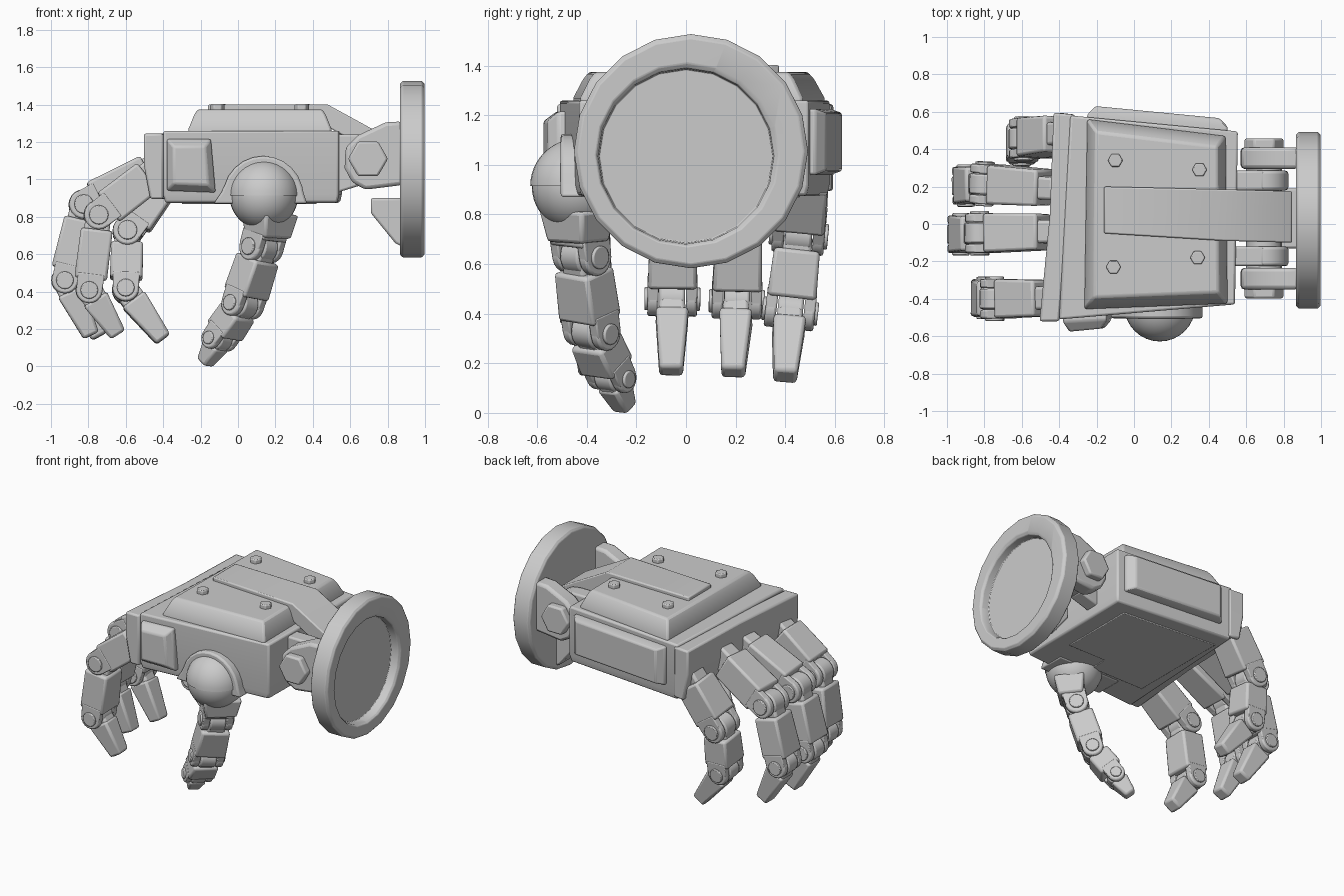
import bpy, bmesh
from math import cos, sin, pi, radians
from mathutils import Vector as V

if "Cube" in bpy.data.objects:
    bpy.data.objects.remove(bpy.data.objects["Cube"])


def loft(name, loops, bevel=0.012):
    """Skin matching loops of points, cap both ends, soften the edges."""
    bm = bmesh.new()
    rows = [[bm.verts.new(p) for p in lp] for lp in loops]
    n = len(rows[0])
    for a, b in zip(rows, rows[1:]):
        for i in range(n):
            j = (i + 1) % n
            bm.faces.new((a[i], a[j], b[j], b[i]))
    bm.faces.new(rows[0])
    bm.faces.new(rows[-1])
    bmesh.ops.recalc_face_normals(bm, faces=bm.faces)
    me = bpy.data.meshes.new(name)
    bm.to_mesh(me)
    bm.free()
    ob = bpy.data.objects.new(name, me)
    bpy.context.collection.objects.link(ob)
    if bevel:
        m = ob.modifiers.new("bevel", "BEVEL")
        m.width, m.segments, m.limit_method = bevel, 2, "ANGLE"
        m.angle_limit = radians(32)
    return ob


def ring(c, axis, r, n):
    a = V(axis).normalized()
    u = a.cross(V((0, 0, 1))) if abs(a.z) < 0.95 else V((1, 0, 0))
    u.normalize()
    w = a.cross(u)
    return [V(c) + r * (u * cos(2 * pi * i / n) + w * sin(2 * pi * i / n)) for i in range(n)]


def cyl(name, c, axis, r, length, n=20, bevel=0.01):
    a = V(axis).normalized() * length / 2
    return loft(name, [ring(V(c) - a, axis, r, n), ring(V(c) + a, axis, r, n)], bevel)


def plan(pts, z, scale=1.0):
    cx = sum(p[0] for p in pts) / len(pts)
    cy = sum(p[1] for p in pts) / len(pts)
    return [(cx + (x - cx) * scale, cy + (y - cy) * scale, z) for x, y in pts]


def side_prism(name, pts, y0, y1, bevel=0.012):
    return loft(name, [[(x, y, z) for x, z in pts] for y in (y0, y1)], bevel)


def beam(name, a, b, side, w0, h0, w1, h1, bevel=0.015):
    """Tapered box from a to b, widths along side, heights across it."""
    d = (b - a).normalized()
    s = (side - d * side.dot(d)).normalized()
    n = d.cross(s)
    return loft(name, [[c + s * w * i / 2 + n * h * j / 2
                        for i, j in ((-1, -1), (1, -1), (1, 1), (-1, 1))]
                       for c, w, h in ((a, w0, h0), (b, w1, h1))], bevel)


def digit(name, pts, side, widths, heights, pin=0.66):
    """Chain of armoured links: tongue, shell, fork lugs, pin, tapered tip."""
    pts, side = [V(p) for p in pts], V(side).normalized()
    last = len(pts) - 2
    for k in range(last + 1):
        a, b, w, h = pts[k], pts[k + 1], widths[k], heights[k]
        d = (b - a).normalized()
        s = (side - d * side.dot(d)).normalized()
        if k == last:
            beam(name + "_tip_root", a, a.lerp(b, 0.4), side, w * 0.52, h * 0.85, w * 0.6, h * 0.85)
            beam(name + "_tip", a.lerp(b, 0.2), b, side, w * 0.7, h * 0.95, w * 0.5, h * 0.58)
            continue
        beam(name + "_tongue", a, a.lerp(b, 0.5), side, w * 0.55, h * 0.8, w * 0.6, h * 0.8)
        end = b - d * h * 0.34
        beam(name + "_shell", a.lerp(b, 0.19), end, side, w * 0.9, h, w * 0.97, h * 1.03)
        r = heights[k + 1] * 0.46
        for e in (-1, 1):
            o = s * e * w * 0.38
            beam(name + "_lug", end - d * 0.03 + o, b + o, side, w * 0.22, r * 2, w * 0.22, r * 1.95, 0.006)
            cyl(name + "_lug_end", b + o, s, r, w * 0.22)
            cyl(name + "_pin", b + s * e * w * 0.5, s, r * pin, w * 0.1, 16, 0.005)
        cyl(name + "_barrel", b, s, r * 1.04, w * 0.5)


# palm body, knuckle bar and underside plates
palm = [(-0.4, -0.51), (0.54, -0.43), (0.555, 0.495), (-0.34, 0.58)]
loft("palm", [plan(palm, 0.875, 0.98), plan(palm, 0.92), plan(palm, 1.26)])
bar = [(-0.505, -0.52), (-0.45, 0.05), (-0.43, 0.595), (-0.315, 0.585), (-0.35, 0.05), (-0.4, -0.52)]
loft("knuckle_bar", [plan([(x + 0.035 * (x < -0.42), y) for x, y in bar], 0.895),
                     plan(bar, 1.08), plan(bar, 1.245)])
under = [(-0.3, -0.28), (0.12, -0.28), (0.12, -0.15), (0.42, -0.15), (0.42, 0.4), (-0.3, 0.46)]
loft("palm_underplate", [plan(under, 0.9), plan(under, 0.868)], 0.004)

# raised back plate with its four bolts
cover = [(-0.265, -0.455), (0.5, -0.425), (0.49, 0.47), (-0.25, 0.56)]
loft("back_plate", [plan(cover, 1.24), plan(cover, 1.27), plan(cover, 1.345, 0.92), plan(cover, 1.375, 0.87)])
for x, y in ((-0.1, 0.34), (0.35, 0.29), (-0.11, -0.23), (0.34, -0.18)):
    cyl("back_bolt", (x, y, 1.38), (0, 0, 1), 0.04, 0.044, 6, 0.006)

# strap running along the back and down into the wrist
strap = [(-0.16, 1.4, -0.05, 0.2), (0.48, 1.4, -0.09, 0.185), (0.845, 1.2, -0.1, 0.175)]
loft("back_strap", [[(x, y0, z), (x, y1, z), (x, y1, z - 0.12), (x, y0, z - 0.12)]
                    for x, z, y0, y1 in strap], 0.008)


# side pads
def pad(name, corners, inset, base, top):
    cx = sum(c[0] for c in corners) / 4
    cz = sum(c[1] for c in corners) / 4

    def lp(f, k):
        return [(cx + (x - cx) * k, f(x), cz + (z - cz) * k) for x, z in corners]
    out = lambda x: base(x) + (top(x) - base(x)) * 0.5
    loft(name, [lp(base, 1), lp(out, 1), lp(top, inset)], 0.01)


pad("thumb_side_pad", [(-0.38, 0.94), (-0.12, 0.93), (-0.145, 1.215), (-0.38, 1.215)], 0.72,
    lambda x: -0.47, lambda x: -0.57 + 0.07 * (x + 0.3))
pad("outer_side_pad", [(-0.25, 0.96), (0.5, 0.96), (0.5, 1.225), (-0.25, 1.225)], 0.88,
    lambda x: 0.54 - 0.085 * (x + 0.25), lambda x: 0.63 - 0.085 * (x + 0.25))

# arched thumb socket and ball joint
arch = [(-0.13, 0.87), (-0.09, 0.93)]
arch += [(0.135 - 0.215 * cos(a), 0.91 + 0.215 * sin(a)) for a in [pi * i / 12 for i in range(1, 12)]]
arch += [(0.35, 0.93), (0.37, 0.87)]
side_prism("thumb_socket", arch, -0.505, -0.3)
ball = V((0.138, -0.438, 0.915))


def dome(name, r, lo, hi):
    steps = [lo + (hi - lo) * i / 12 for i in range(13)]
    loft(name, [ring(ball + V((0, 0, r * sin(t))), (0, 0, 1), r * cos(t), 32) for t in steps], 0)


dome("thumb_ball_lower", 0.184, -pi / 2 + 0.02, 0.1)
dome("thumb_ball_upper", 0.19, 0.0, pi / 2 - 0.02)

# thumb
t_side = (0.7, 0.7, 0)
beam("thumb_neck", V((0.17, -0.438, 0.82)), V((0.16, -0.435, 0.69)), V(t_side), 0.25, 0.2, 0.2, 0.16)
digit("thumb", [(0.155, -0.435, 0.75), (0.125, -0.42, 0.635), (0.025, -0.38, 0.33),
                (-0.1, -0.3, 0.145), (-0.178, -0.245, 0.018)],
      t_side, (0.2, 0.205, 0.18, 0.155), (0.16, 0.165, 0.15, 0.125), 0.62)

# four curled fingers
fingers = {
    "index_finger": [(-0.42, -0.395, 1.06), (-0.745, -0.4, 0.81), (-0.795, -0.395, 0.41), (-0.642, -0.385, 0.17)],
    "middle_finger": [(-0.4, -0.04, 1.08), (-0.825, -0.05, 0.865), (-0.925, -0.055, 0.46), (-0.785, -0.06, 0.165)],
    "ring_finger": [(-0.4, 0.19, 1.08), (-0.8, 0.215, 0.845), (-0.9, 0.205, 0.45), (-0.74, 0.19, 0.16)],
    "little_finger": [(-0.36, 0.485, 1.05), (-0.59, 0.455, 0.72), (-0.6, 0.42, 0.41), (-0.4, 0.4, 0.145)],
}
for name, pts in fingers.items():
    lean = (pts[2][1] - pts[0][1]) / (pts[0][2] - pts[2][2])
    digit(name, pts, (0, 1, lean), (0.215, 0.205, 0.19), (0.19, 0.17, 0.155))

# wrist disc with recessed face
profile = [(0.865, 0.455, 0), (0.88, 0.472, 0), (0.983, 0.472, 0), (0.998, 0.455, 0),
           (0.998, 0.37, 0.015), (0.985, 0.355, 0.02), (0.935, 0.35, 0.02)]
loft("wrist_disc", [ring((x, 0.02 - d, 1.055 - d), (1, 0, 0), r, 20) for x, r, d in profile], 0.004)

# wrist hinge: disc lugs, palm lugs, barrel, hex bolts, gusset
cy, px, pz = 0.03, 0.695, 1.11
lug = [(0.88, 1.31), (0.79, 1.305), (0.64, 1.235), (0.575, 1.17), (0.57, 1.06), (0.61, 0.985), (0.68, 0.945), (0.88, 0.97)]
for e in (-1, 1):
    y = lambda d: cy + e * d
    side_prism("wrist_disc_lug", lug, y(0.265), y(0.38), 0.02)
    side_prism("wrist_palm_lug", [(0.5, 1.24), (px, pz + 0.13), (px, pz - 0.13), (0.5, 0.92)], y(0.15), y(0.255))
    cyl("wrist_palm_lug_end", (px, y(0.2025), pz), (0, 1, 0), 0.13, 0.105, 20, 0.015)
    cyl("wrist_hex_bolt", (px, y(0.39), pz), (0, 1, 0), 0.107, 0.075, 6, 0.012)
cyl("wrist_barrel", (px, cy, pz), (0, 1, 0), 0.095, 0.6)
side_prism("wrist_gusset", [(0.71, 0.9), (0.88, 0.9), (0.88, 0.64), (0.84, 0.66), (0.71, 0.82)], -0.13, 0.19)

# smooth shading with crisp edges
bpy.ops.object.select_all(action="SELECT")
bpy.context.view_layer.objects.active = bpy.context.collection.objects[0]
bpy.ops.object.shade_smooth_by_angle(angle=radians(32))
